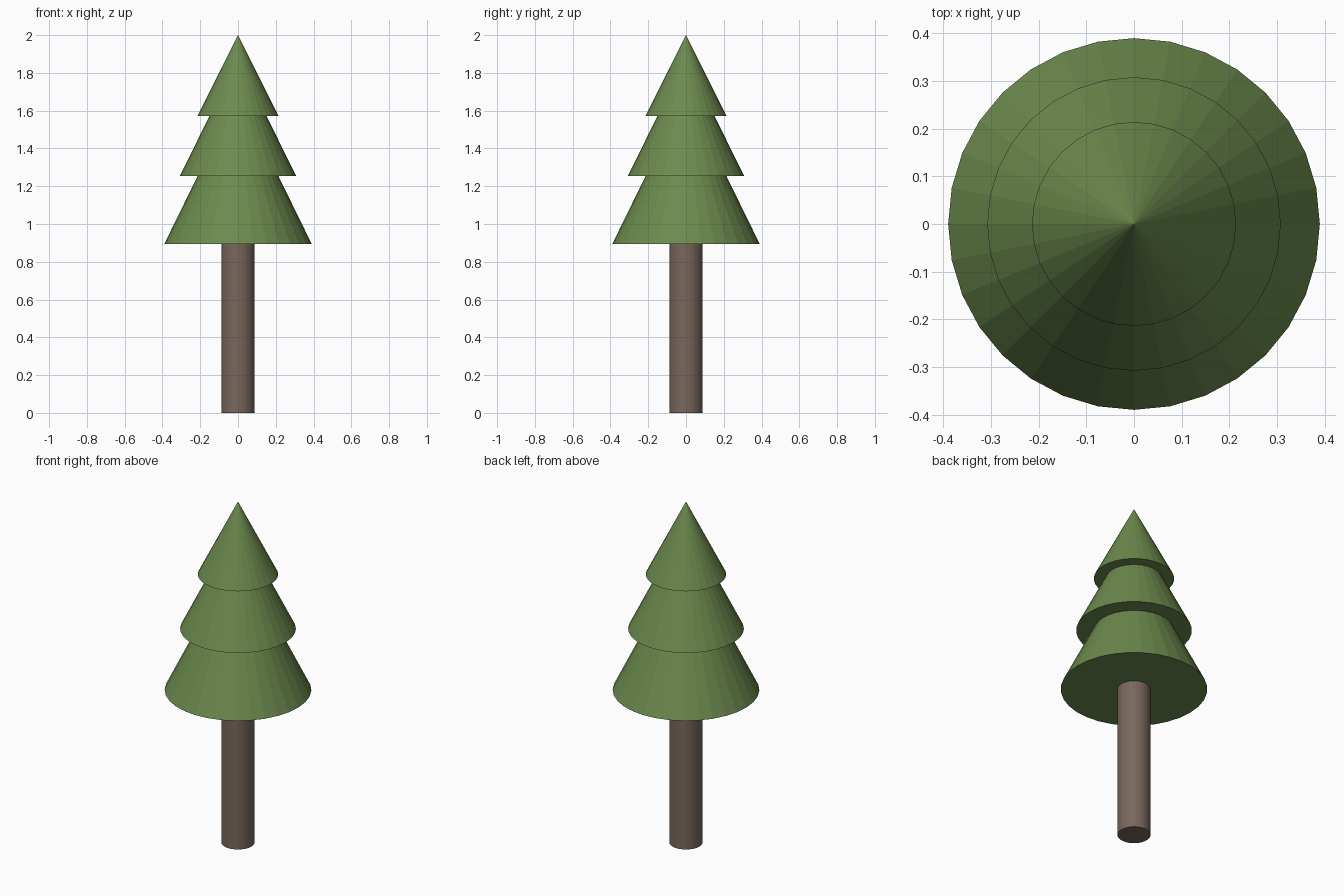
import bpy

if "Cube" in bpy.data.objects:
    bpy.data.objects.remove(bpy.data.objects["Cube"])

SIDES = 32


def material(name, rgb):
    mat = bpy.data.materials.new(name)
    mat.diffuse_color = (*rgb, 1.0)
    mat.use_nodes = True
    mat.node_tree.nodes["Principled BSDF"].inputs["Base Color"].default_value = mat.diffuse_color
    return mat


green = material("leaf green", (0.15, 0.255, 0.075))
brown = material("bark brown", (0.19, 0.137, 0.108))


def cone(name, r_bottom, r_top, z0, z1, mat):
    """Flat-shaded, capped cone or cylinder standing between z0 and z1."""
    bpy.ops.mesh.primitive_cone_add(
        vertices=SIDES, radius1=r_bottom, radius2=r_top,
        depth=z1 - z0, location=(0, 0, (z0 + z1) / 2))
    obj = bpy.context.object
    obj.name = name
    obj.data.materials.append(mat)
    return obj


# Trunk, its top hidden inside the lowest tier
cone("trunk", 0.088, 0.088, 0.0, 1.0, brown)

# Three overlapping foliage tiers: name, base radius, base height, tip height
for name, radius, base, tip in (
    ("lower_foliage", 0.39, 0.895, 1.69),
    ("middle_foliage", 0.308, 1.255, 1.875),
    ("upper_foliage", 0.214, 1.573, 2.0),
):
    cone(name, radius, 0.0, base, tip, green)
